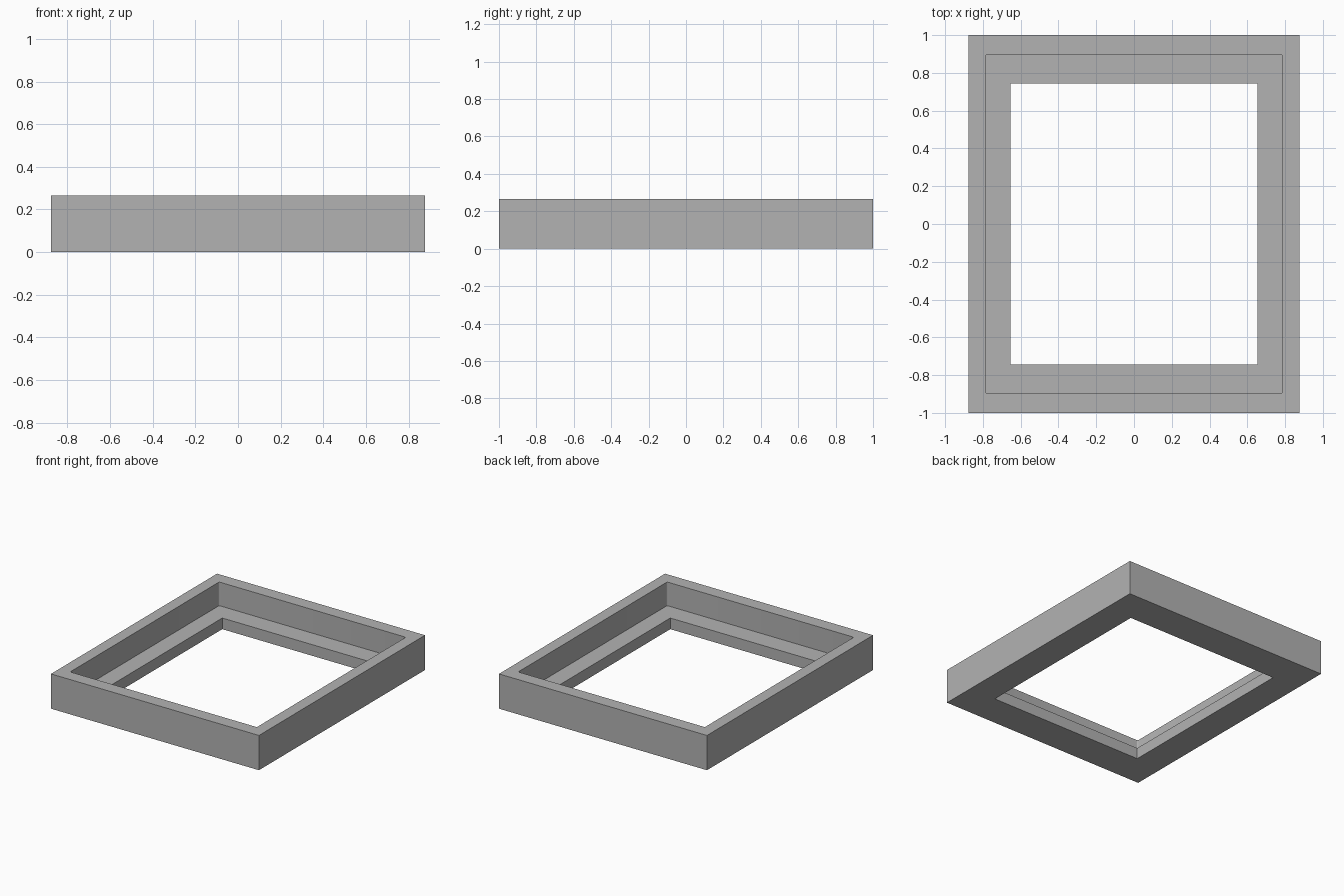
import bpy
import bmesh
from math import cos, sin, pi

cube = bpy.data.objects.get("Cube")
if cube:
    bpy.data.objects.remove(cube, do_unlink=True)

CORNER_STEPS = 4

# Single grey finish
grey = bpy.data.materials.new("plain grey")
grey.use_nodes = True
colour = (0.45, 0.45, 0.45, 1)
grey.diffuse_color = colour
grey.node_tree.nodes["Principled BSDF"].inputs["Base Color"].default_value = colour


def ring(bm, half_x, half_y, z, radius=0.0):
    """Rectangle of vertices with optionally rounded corners."""
    verts = []
    for corner, (sx, sy) in enumerate([(1, 1), (-1, 1), (-1, -1), (1, -1)]):
        for step in range(CORNER_STEPS + 1):
            angle = (corner + step / CORNER_STEPS) * pi / 2
            verts.append(bm.verts.new((
                sx * (half_x - radius) + radius * cos(angle),
                sy * (half_y - radius) + radius * sin(angle),
                z)))
    return verts


# Frame section: outer wall, top rim, rounded recess, ledge, opening, underside
height, ledge = 0.265, 0.085
section = [
    (0.877, 1.0, 0, 0),
    (0.877, 1.0, height, 0),
    (0.787, 0.897, height, 0.01),
    (0.787, 0.897, ledge, 0.01),
    (0.653, 0.743, ledge, 0),
    (0.653, 0.743, 0, 0),
]

bm = bmesh.new()
rings = [ring(bm, *values) for values in section]
for a, b in zip(rings, rings[1:] + rings[:1]):
    for i in range(len(a)):
        j = (i + 1) % len(a)
        bm.faces.new((a[i], a[j], b[j], b[i]))

# Square corners collapse to single points
bmesh.ops.remove_doubles(bm, verts=bm.verts, dist=0.0001)
bmesh.ops.recalc_face_normals(bm, faces=bm.faces)

mesh = bpy.data.meshes.new("stepped_frame")
bm.to_mesh(mesh)
bm.free()
mesh.materials.append(grey)
frame = bpy.data.objects.new("stepped_frame", mesh)
bpy.context.collection.objects.link(frame)

# Smooth the small recess corners while keeping the frame edges crisp
bpy.ops.object.select_all(action="DESELECT")
frame.select_set(True)
bpy.context.view_layer.objects.active = frame
bpy.ops.object.shade_smooth_by_angle(angle=pi / 6)
